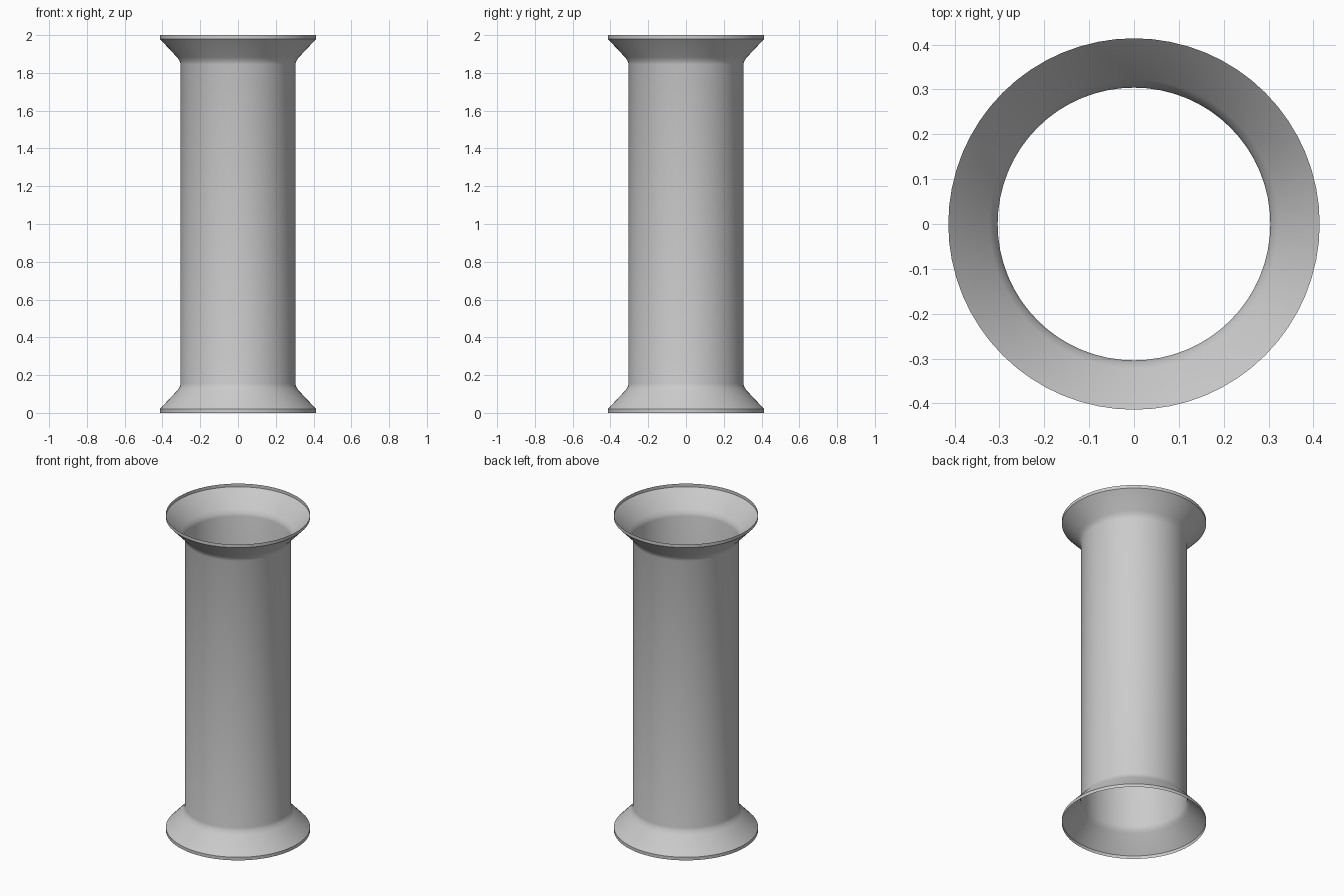
import bpy
import bmesh
import math

cube = bpy.data.objects.get("Cube")
if cube:
    bpy.data.objects.remove(cube, do_unlink=True)

# Plain grey finish
grey = bpy.data.materials.new("light_grey")
grey.use_nodes = True
colour = (0.6, 0.6, 0.6, 1.0)
grey.diffuse_color = colour
grey.node_tree.nodes["Principled BSDF"].inputs["Base Color"].default_value = colour

# Half profile (radius, height): lip, flare, soft bend, pipe wall
lower = [(0.414, 0.0), (0.414, 0.02), (0.322, 0.118), (0.309, 0.137), (0.304, 0.155)]
profile = lower + [(r, 2.0 - z) for r, z in reversed(lower)]


def lathe(name, points, sides, material):
    """Revolve an open profile around z into a single-walled surface."""
    bm = bmesh.new()
    rings = [[bm.verts.new((r * math.cos(2 * math.pi * i / sides),
                            r * math.sin(2 * math.pi * i / sides), z))
              for i in range(sides)] for r, z in points]
    for low, high in zip(rings, rings[1:]):
        for i in range(sides):
            j = (i + 1) % sides
            bm.faces.new((low[i], low[j], high[j], high[i]))
    mesh = bpy.data.meshes.new(name)
    bm.to_mesh(mesh)
    bm.free()
    mesh.materials.append(material)
    obj = bpy.data.objects.new(name, mesh)
    bpy.context.collection.objects.link(obj)
    return obj


# Open pipe flared at both ends
pipe = lathe("flared_pipe", profile, 64, grey)
bpy.ops.object.select_all(action='DESELECT')
pipe.select_set(True)
bpy.context.view_layer.objects.active = pipe
bpy.ops.object.shade_smooth_by_angle(angle=math.radians(30))
